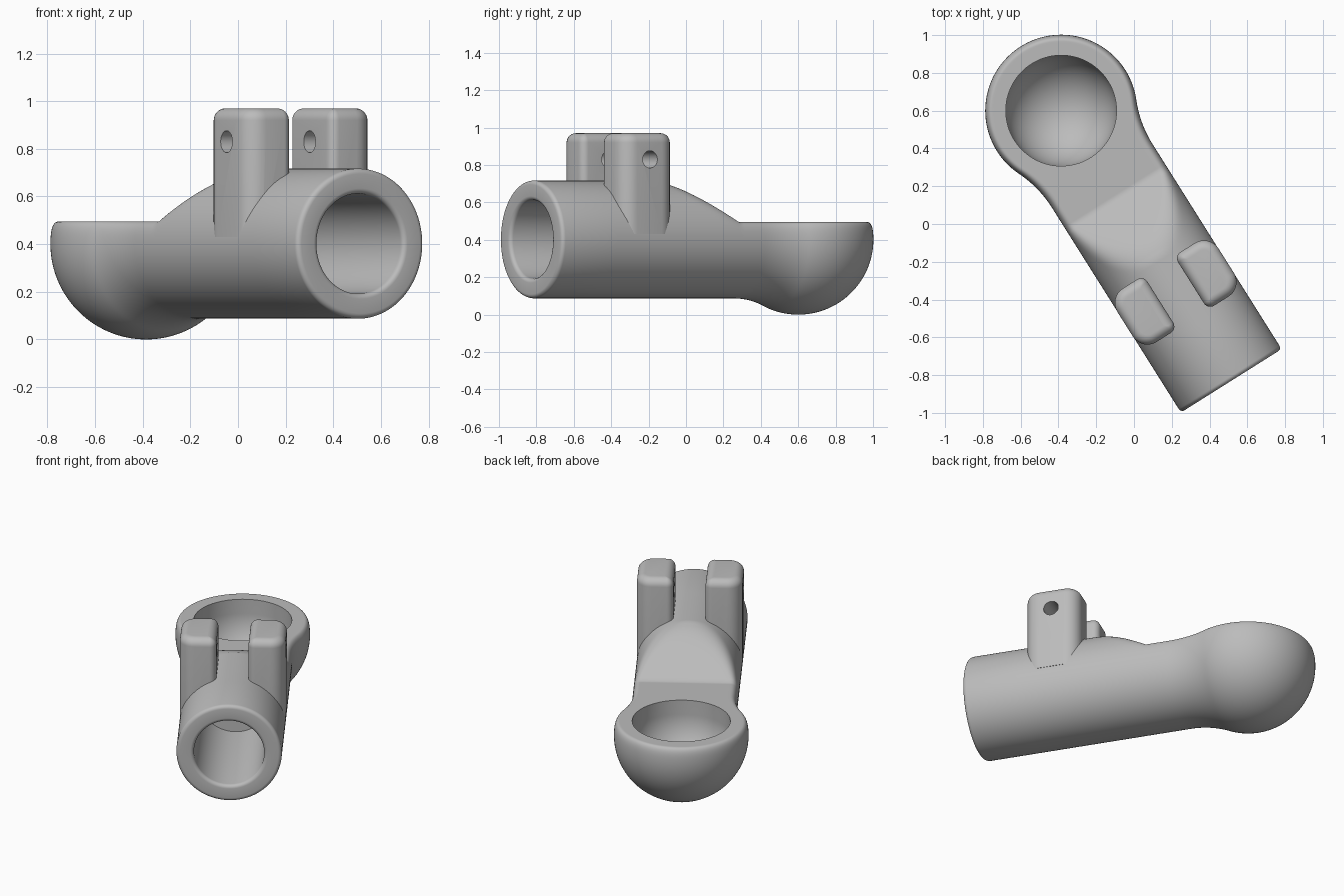
import bpy, bmesh, math
from mathutils import Matrix, Vector

cube = bpy.data.objects.get("Cube")
if cube:
    bpy.data.objects.remove(cube, do_unlink=True)

# Main sizes; local frame: x across the tube, y along it from the open end, z up
AXIS_Z, TUBE_R, BALL_R, BALL_Y = 0.402, 0.315, 0.402, 1.69
BORE_R, BORE_DEPTH = 0.21, 0.76
FLAT_Z, RAMP_Y, RAMP_SLOPE = 0.495, 1.14, 0.70
FRAME = Matrix.Translation((0.515, -0.83, 0)) @ Matrix.Rotation(math.radians(32.2), 4, 'Z')

grey = bpy.data.materials.new("plain grey")
grey.use_nodes = True
grey.diffuse_color = (0.5, 0.5, 0.5, 1)
grey.node_tree.nodes["Principled BSDF"].inputs["Base Color"].default_value = (0.5, 0.5, 0.5, 1)


def make_object(name, bm):
    bmesh.ops.remove_doubles(bm, verts=bm.verts, dist=1e-5)
    bmesh.ops.recalc_face_normals(bm, faces=bm.faces)
    mesh = bpy.data.meshes.new(name)
    bm.to_mesh(mesh)
    bm.free()
    mesh.materials.append(grey)
    obj = bpy.data.objects.new(name, mesh)
    bpy.context.collection.objects.link(obj)
    obj.matrix_world = FRAME
    return obj


def skin(loops, cap=True):
    """Bridge equal closed loops of points into a solid."""
    bm = bmesh.new()
    rings = [[bm.verts.new(p) for p in loop] for loop in loops]
    n = len(rings[0])
    for a, b in zip(rings, rings[1:]):
        for i in range(n):
            j = (i + 1) % n
            bm.faces.new((a[i], a[j], b[j], b[i]))
    if cap:
        bm.faces.new(rings[0])
        bm.faces.new(rings[-1])
    return bm


def arc(cx, cy, r, a0, a1, n):
    return [(cx + r * math.cos(a0 + (a1 - a0) * i / n),
             cy + r * math.sin(a0 + (a1 - a0) * i / n)) for i in range(n + 1)]


def ring(centre, r, n, axis):
    cx, cy, cz = centre
    pts = []
    for i in range(n):
        c, s = r * math.cos(2 * math.pi * i / n), r * math.sin(2 * math.pi * i / n)
        pts.append({'X': (cx, cy + c, cz + s), 'Y': (cx + c, cy, cz + s),
                    'Z': (cx + c, cy + s, cz)}[axis])
    return pts


def subtract(obj, cutter):
    cutter.hide_render = True
    mod = obj.modifiers.new("cut", 'BOOLEAN')
    mod.operation, mod.solver, mod.object = 'DIFFERENCE', 'EXACT', cutter
    bpy.context.view_layer.update()
    bpy.context.view_layer.objects.active = obj
    bpy.ops.object.modifier_apply(modifier=mod.name)


def soft_min(a, b, k=0.07):
    h = max(k - abs(a - b), 0) / k
    return min(a, b) - h * h * k / 4


def cut_height(y):
    return FLAT_Z + max(RAMP_Y - y, 0) * RAMP_SLOPE


# Body profile (y, radius): blind bore, rounded mouth, tube, neck fillet, ball
pi = math.pi
NECK_R = 0.6
dy = math.sqrt((BALL_R + NECK_R) ** 2 - (TUBE_R + NECK_R) ** 2)
meet = math.atan2(TUBE_R + NECK_R, -dy)
profile = [(BORE_DEPTH, 0), (BORE_DEPTH, BORE_R)]
profile += arc(0.022, BORE_R + 0.022, 0.022, -pi / 2, -pi, 5)
profile += arc(0.022, TUBE_R - 0.022, 0.022, pi, pi / 2, 5)
profile += [(0.35, TUBE_R)]
profile += [(0.70 + 0.02 * i, TUBE_R) for i in range(29)]
profile += arc(BALL_Y - dy, TUBE_R + NECK_R, NECK_R, -pi / 2, meet - pi, 14)
profile += arc(BALL_Y, 0, BALL_R, meet, 0, 64)[1:]

# Spin the profile, then level the top into the flat and the ramp with a soft edge
loops = []
for y, r in profile:
    loop = ring((0, y, AXIS_Z), max(r, 0), 160, 'Y')
    if y > 0.76 and r > 0:
        loop = [(px, py, soft_min(pz, cut_height(py))) for px, py, pz in loop]
    loops.append(loop)
body = make_object("tube_and_socket_body", skin(loops, cap=False))

# Round-bottomed socket cavity
cavity_profile = [(0.293, 0.7), (0.293, 0.55)]
cavity_profile += arc(0, AXIS_Z, 0.293, 0, -pi / 2 + 0.01, 32)
cavity = make_object("cavity_cutter", skin(
    [ring((0, BALL_Y, z), r, 96, 'Z') for r, z in cavity_profile]))
subtract(body, cavity)

# Cutters for the clamp lugs: room for the bore, and the pin hole
bore = make_object("bore_cutter", skin(
    [ring((0, y, AXIS_Z), 0.26, 64, 'Y') for y in (-0.1, 1.0)]))
pin = make_object("pin_cutter", skin(
    [ring((x, 0.555, 0.83), 0.046, 40, 'X') for x in (-0.6, 0.6)]))


def lug_loop(side, inset, z):
    """Rounded rectangle with broad outer and tight inner corners."""
    x0, x1 = 0.096 + inset, 0.316 - inset
    y0, y1 = 0.385 + inset, 0.72 - inset
    ri, ro = max(0.04 - inset, 0.004), max(0.09 - inset, 0.004)
    pts = arc(x1 - ro, y1 - ro, ro, 0, pi / 2, 8)
    pts += arc(x0 + ri, y1 - ri, ri, pi / 2, pi, 8)
    pts += arc(x0 + ri, y0 + ri, ri, pi, 1.5 * pi, 8)
    pts += arc(x1 - ro, y0 + ro, ro, 1.5 * pi, 2 * pi, 8)
    return [(side * x, y, z) for x, y in pts]


# Pair of clamp lugs with rounded tops
lugs = []
for side, name in ((-1, "right_clamp_lug"), (1, "left_clamp_lug")):
    levels = [(0, 0.43)] + [(0.05 - r, 0.92 + h) for r, h in arc(0, 0, 0.05, 0, pi / 2, 8)]
    lug = make_object(name, skin([lug_loop(side, i, z) for i, z in levels]))
    subtract(lug, bore)
    subtract(lug, pin)
    lugs.append(lug)

for cutter in (cavity, bore, pin):
    bpy.data.objects.remove(cutter, do_unlink=True)

for obj in [body] + lugs:
    bpy.ops.object.select_all(action='DESELECT')
    obj.select_set(True)
    bpy.context.view_layer.objects.active = obj
    bpy.ops.object.shade_smooth_by_angle(angle=math.radians(35))
